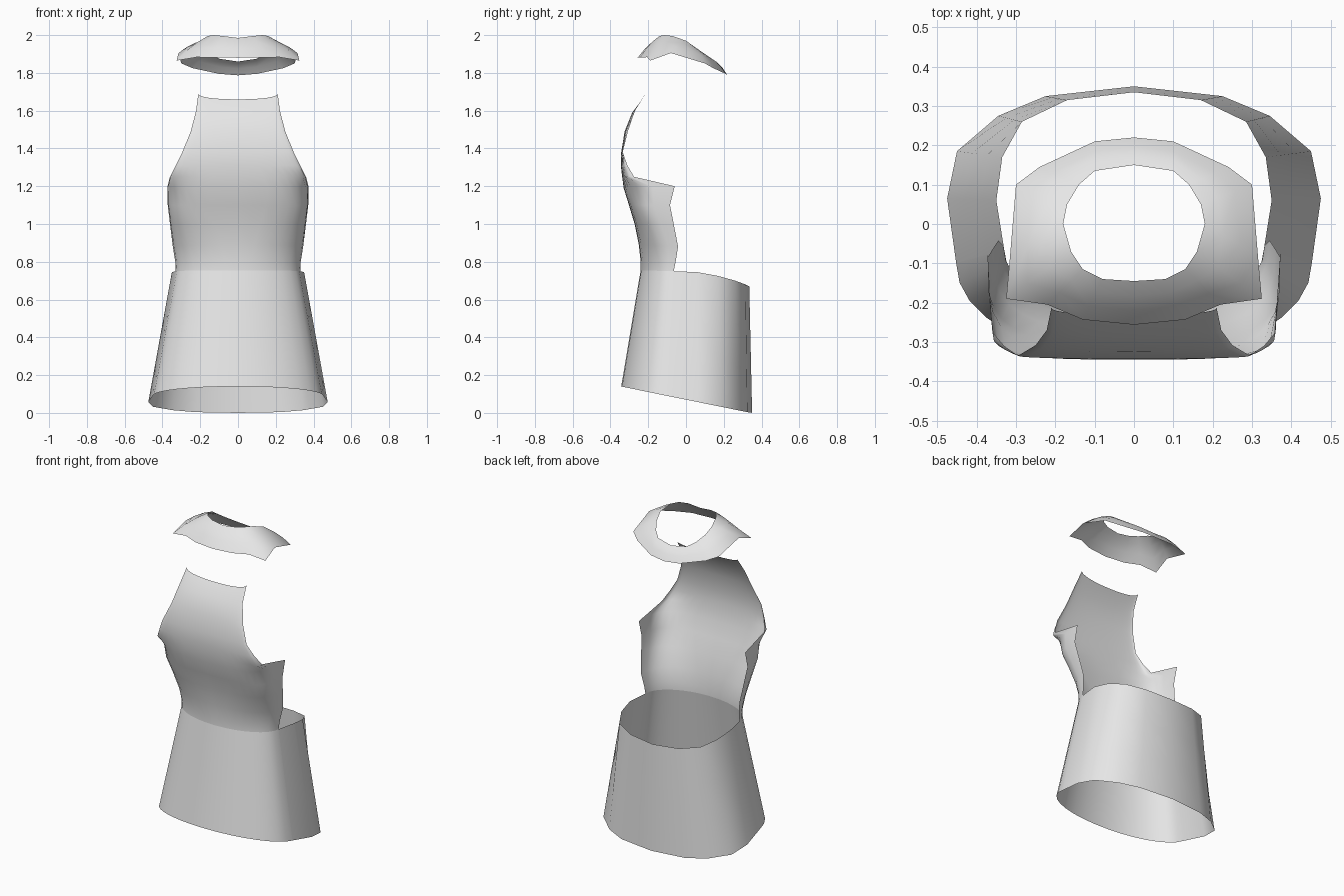
import bpy, bmesh, math

if "Cube" in bpy.data.objects:
    bpy.data.objects.remove(bpy.data.objects["Cube"])

fabric = bpy.data.materials.new("light grey fabric")
fabric.diffuse_color = (0.8, 0.8, 0.8, 1)
fabric.use_nodes = True
fabric.node_tree.nodes["Principled BSDF"].inputs["Base Color"].default_value = fabric.diffuse_color


def mirror(half):
    """Half row starting on the centre line -> full row, left to right."""
    return [(-x, y, z) for x, y, z in reversed(half[1:])] + half


def lerp(a, b, t):
    return tuple(p + (q - p) * t for p, q in zip(a, b))


def loft(name, rows, angle=60):
    """Skin open sheets between rows that run from top to bottom."""
    bm = bmesh.new()
    grid = [[bm.verts.new(p) for p in row] for row in rows]
    for a, b in zip(grid, grid[1:]):
        for i in range(len(a) - 1):
            bm.faces.new((a[i], b[i], b[i + 1], a[i + 1]))
    bmesh.ops.remove_doubles(bm, verts=bm.verts, dist=0.0005)
    mesh = bpy.data.meshes.new(name)
    bm.to_mesh(mesh)
    bm.free()
    obj = bpy.data.objects.new(name, mesh)
    bpy.context.collection.objects.link(obj)
    mesh.materials.append(fabric)
    bpy.ops.object.select_all(action='DESELECT')
    obj.select_set(True)
    bpy.context.view_layer.objects.active = obj
    bpy.ops.object.shade_smooth_by_angle(angle=math.radians(angle))
    return obj


def front_row(yc, zc, xe, ye, ze, p, n=8):
    """Curved half row from the front centre to a side edge; z follows y."""
    half = []
    for i in range(n + 1):
        t = i / n * math.pi / 2
        s, c = math.sin(t) ** p, max(math.cos(t), 0) ** p
        if i == n:
            s, c = 1, 0
        half.append((xe * s, ye + (yc - ye) * c, ze + (zc - ze) * c))
    return mirror(half)


# Bodice: centre y, centre z, edge x, edge y, edge z, squareness
bodice = [
    (-.232, 1.66, .21, -.213, 1.69, .9),
    (-.285, 1.59, .222, -.27, 1.60, .9),
    (-.325, 1.49, .25, -.308, 1.49, .9),
    (-.343, 1.38, .295, -.335, 1.38, .9),
    (-.345, 1.31, .33, -.31, 1.31, .7),
    (-.338, 1.25, .36, -.275, 1.25, .6),
    (-.330, 1.19, .373, -.06, 1.20, .52),
    (-.302, 1.10, .372, -.085, 1.10, .56),
    (-.272, 1.00, .36, -.065, 1.00, .68),
    (-.250, 0.89, .345, -.042, 0.88, .84),
    (-.240, 0.80, .332, -.055, 0.80, .97),
    (-.240, 0.755, .33, -.065, 0.75, 1.0),
]
loft("bodice_front", [front_row(*r) for r in bodice])

# Front skirt panel, flaring from the waist to the raised hem
waist = (-.240, .755, .33, -.065, .75, 1.0)
hem = (-.343, .14, .452, -.10, .09, 0.98)
loft("skirt_front", [front_row(*lerp(waist, hem, i / 4)) for i in range(5)])

# Back skirt panel, from the centre back round to the side seams
top = [(0, .335, .67), (.17, .315, .68), (.285, .26, .70),
       (.335, .17, .725), (.35, .06, .745), (.33, -.065, .75)]
low = [(0, .35), (.225, .325), (.345, .275), (.45, .185), (.475, .065), (.452, -.10)]
low = [(x, y, max(0, (.345 - y) * .203)) for x, y in low]
rows = [mirror([lerp(a, b, i / 3) for a, b in zip(top, low)]) for i in range(4)]
loft("skirt_back", [row[::-1] for row in rows])

# Collar: neck opening to outer edge, front centre to back centre
inner = [(0, -.145, 1.985), (.08, -.14, 1.995), (.13, -.115, 2.0), (.16, -.07, 1.995),
         (.18, 0, 1.97), (.17, .05, 1.935), (.14, .10, 1.90), (.10, .135, 1.875), (0, .15, 1.86)]
outer = [(0, -.256, 1.88), (.13, -.243, 1.882), (.22, -.205, 1.883), (.325, -.19, 1.865),
         (.315, -.08, 1.905), (.30, .10, 1.85), (.24, .145, 1.825), (.10, .21, 1.795), (0, .22, 1.787)]
rows = []
for t in (0, .33, .67, 1):
    half = [lerp(a, b, t) for a, b in zip(inner, outer)]
    rows.append(mirror([(x, y, z + .05 * t * (1 - t)) for x, y, z in half]))
loft("collar", rows)
